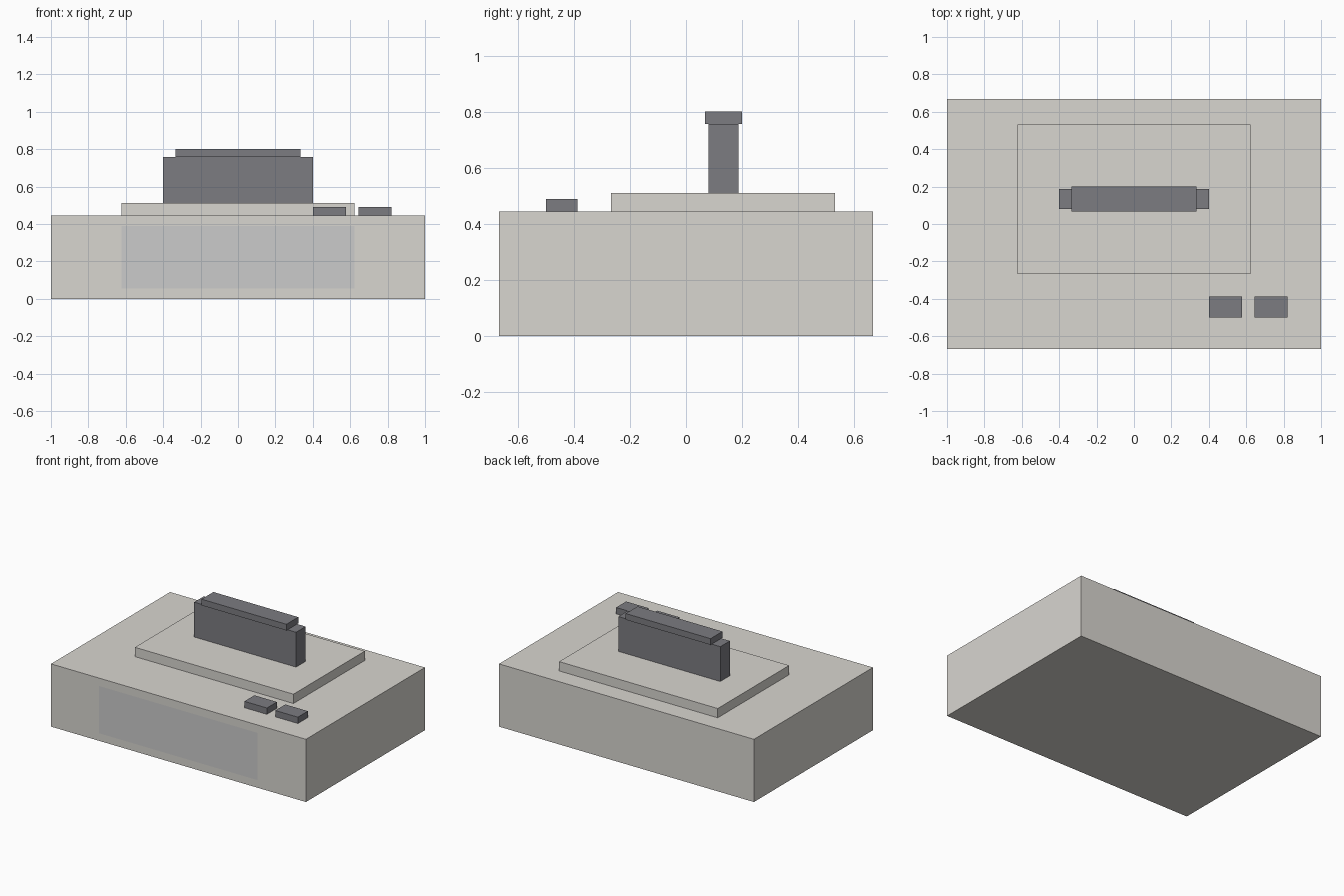
import bpy
import bmesh
from mathutils import Matrix, Vector

if "Cube" in bpy.data.objects:
    bpy.data.objects.remove(bpy.data.objects["Cube"])


def material(name, color):
    mat = bpy.data.materials.new(name)
    mat.diffuse_color = (*color, 1.0)
    mat.use_nodes = True
    mat.node_tree.nodes["Principled BSDF"].inputs["Base Color"].default_value = mat.diffuse_color
    return mat


case_mat = material("warm_grey", (0.69, 0.67, 0.63))
dark_mat = material("dark_plastic", (0.20, 0.20, 0.22))
panel_mat = material("cool_grey", (0.70, 0.70, 0.71))


def add_object(name, bm, mat):
    mesh = bpy.data.meshes.new(name)
    bm.to_mesh(mesh)
    bm.free()
    mesh.materials.append(mat)
    obj = bpy.data.objects.new(name, mesh)
    bpy.context.collection.objects.link(obj)
    return obj


def box(name, x, y, z, mat):
    """Box spanning the (min, max) pair on each axis."""
    size = [b - a for a, b in (x, y, z)]
    centre = Vector([(a + b) / 2 for a, b in (x, y, z)])
    bm = bmesh.new()
    bmesh.ops.create_cube(
        bm, size=1, matrix=Matrix.Translation(centre) @ Matrix.Diagonal((*size, 1)))
    return add_object(name, bm, mat)


# Console body and raised deck
box("body", (-1, 1), (-0.667, 0.667), (0, 0.445), case_mat)
box("raised_deck", (-0.622, 0.622), (-0.267, 0.533), (0.445, 0.511), case_mat)

# Upright cartridge with a narrower, deeper cap
box("cartridge", (-0.4, 0.4), (0.08, 0.187), (0.511, 0.758), dark_mat)
box("cartridge_cap", (-0.333, 0.333), (0.067, 0.2), (0.758, 0.802), dark_mat)

# Two buttons at the front right
for i, x in enumerate((0.4, 0.643)):
    box(f"button_{i + 1}", (x, x + 0.177), (-0.5, -0.388), (0.445, 0.49), dark_mat)

# Flat panel on the front face
bm = bmesh.new()
corners = ((-0.622, 0.055), (0.622, 0.055), (0.622, 0.39), (-0.622, 0.39))
bm.faces.new([bm.verts.new((x, -0.669, z)) for x, z in corners])
add_object("front_panel", bm, panel_mat)
